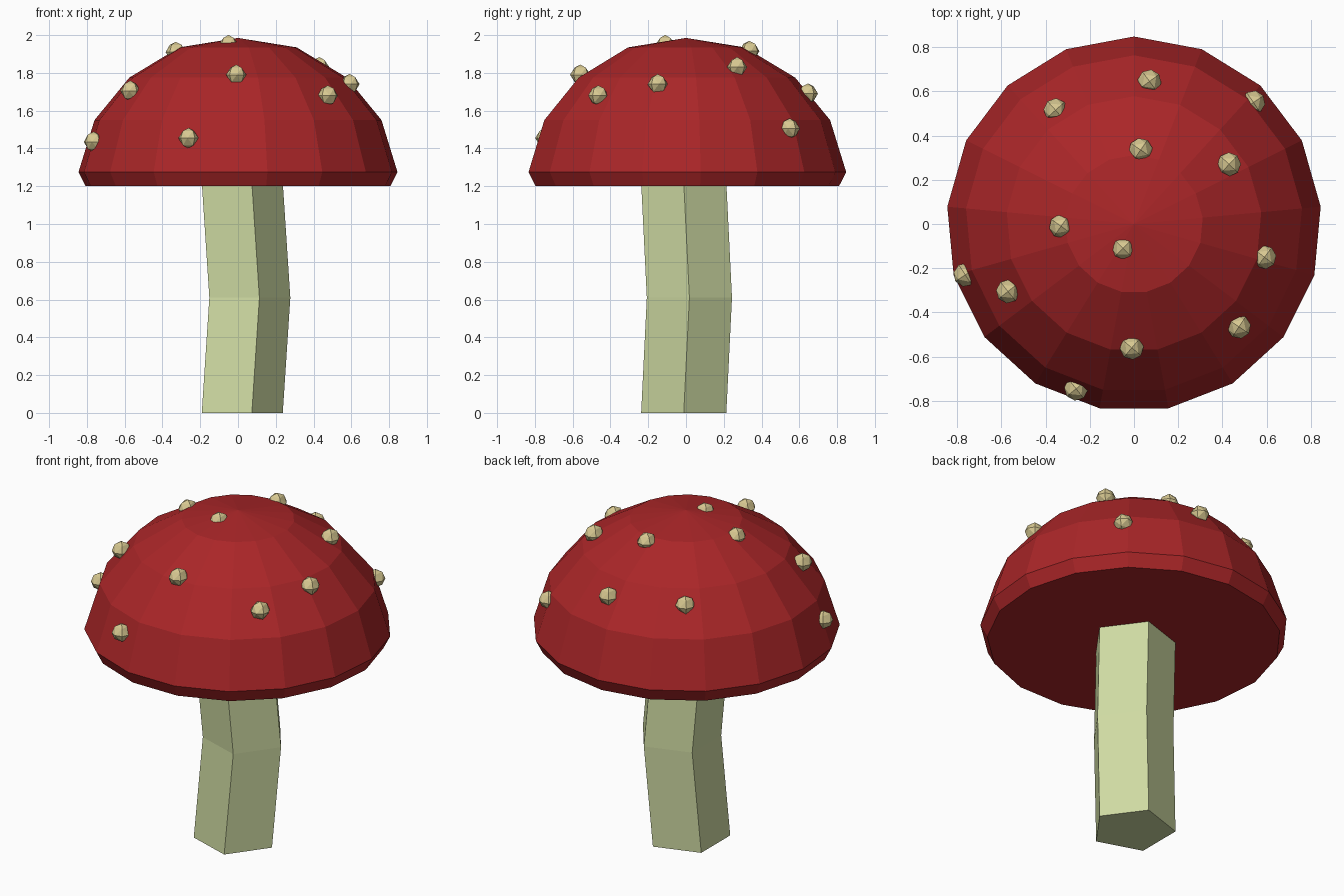
import bpy, bmesh
from math import sin, cos, tau
from itertools import product
from mathutils import Matrix, Vector

if "Cube" in bpy.data.objects:
    bpy.data.objects.remove(bpy.data.objects["Cube"], do_unlink=True)


def material(name, rgb):
    m = bpy.data.materials.new(name)
    m.use_nodes = True
    m.diffuse_color = (*rgb, 1)
    m.node_tree.nodes["Principled BSDF"].inputs["Base Color"].default_value = (*rgb, 1)
    return m


def finish(bm, name, mat):
    bmesh.ops.recalc_face_normals(bm, faces=bm.faces)
    mesh = bpy.data.meshes.new(name)
    bm.to_mesh(mesh)
    bm.free()
    mesh.materials.append(mat)
    obj = bpy.data.objects.new(name, mesh)
    bpy.context.collection.objects.link(obj)
    return obj


def loft(name, sides, rings, mat, start=0.0, apex=None):
    """Stack of regular polygons (x, y, z, radius), closed flat or with an apex."""
    bm = bmesh.new()
    loops = []
    for x, y, z, r in rings:
        angles = [start + tau * i / sides for i in range(sides)]
        loops.append([bm.verts.new((x + r * cos(a), y + r * sin(a), z)) for a in angles])
    for low, high in zip(loops, loops[1:]):
        for i in range(sides):
            j = (i + 1) % sides
            bm.faces.new((low[i], low[j], high[j], high[i]))
    bm.faces.new(loops[0][::-1])
    if apex is None:
        bm.faces.new(loops[-1])
    else:
        tip = bm.verts.new((0, 0, apex))
        for i in range(sides):
            bm.faces.new((loops[-1][i], loops[-1][(i + 1) % sides], tip))
    return finish(bm, name, mat)


red = material("cap red", (0.402, 0.019, 0.021))
green = material("pale stem green", (0.624, 0.708, 0.366))
cream = material("spot cream", (0.679, 0.578, 0.283))

# Five-sided stem with a slight bend halfway up
loft("stem", 5, [(0, -0.012, 0, 0.237), (0.04, 0.018, 0.61, 0.237),
                 (0, -0.012, 1.22, 0.237)], green)

# Faceted dome cap with a bevelled rim and flat underside
cap_profile = [(1.2, 0.81), (1.275, 0.848), (1.55, 0.763), (1.775, 0.578), (1.935, 0.312)]
loft("cap", 17, [(0, 0, z, r) for z, r in cap_profile], red, start=tau / 4, apex=1.985)

# Small faceted balls half sunk into the cap
spots = [
    (-0.05, -0.11, 1.947), (-0.33, -0.01, 1.91), (0.03, 0.335, 1.915),
    (0.43, 0.27, 1.83), (0.07, 0.645, 1.69), (0.54, 0.55, 1.505),
    (-0.355, 0.515, 1.70), (0.59, -0.15, 1.74), (0.475, -0.465, 1.68),
    (-0.01, -0.56, 1.79), (-0.57, -0.305, 1.705), (-0.763, -0.23, 1.435),
    (-0.262, -0.745, 1.455),
]
ball = [Vector(p).normalized() * 0.054 for p in product((-1, 0, 1), repeat=3)
        if 0 < sum(map(abs, p)) < 3]
for n, centre in enumerate(spots):
    bm = bmesh.new()
    turn = Matrix.Rotation(tau / 8 + 0.2 * sin(n), 3, "Z")
    verts = [bm.verts.new(turn @ p) for p in ball]
    bmesh.ops.convex_hull(bm, input=verts)
    finish(bm, f"cap_spot_{n + 1}", cream).location = centre
